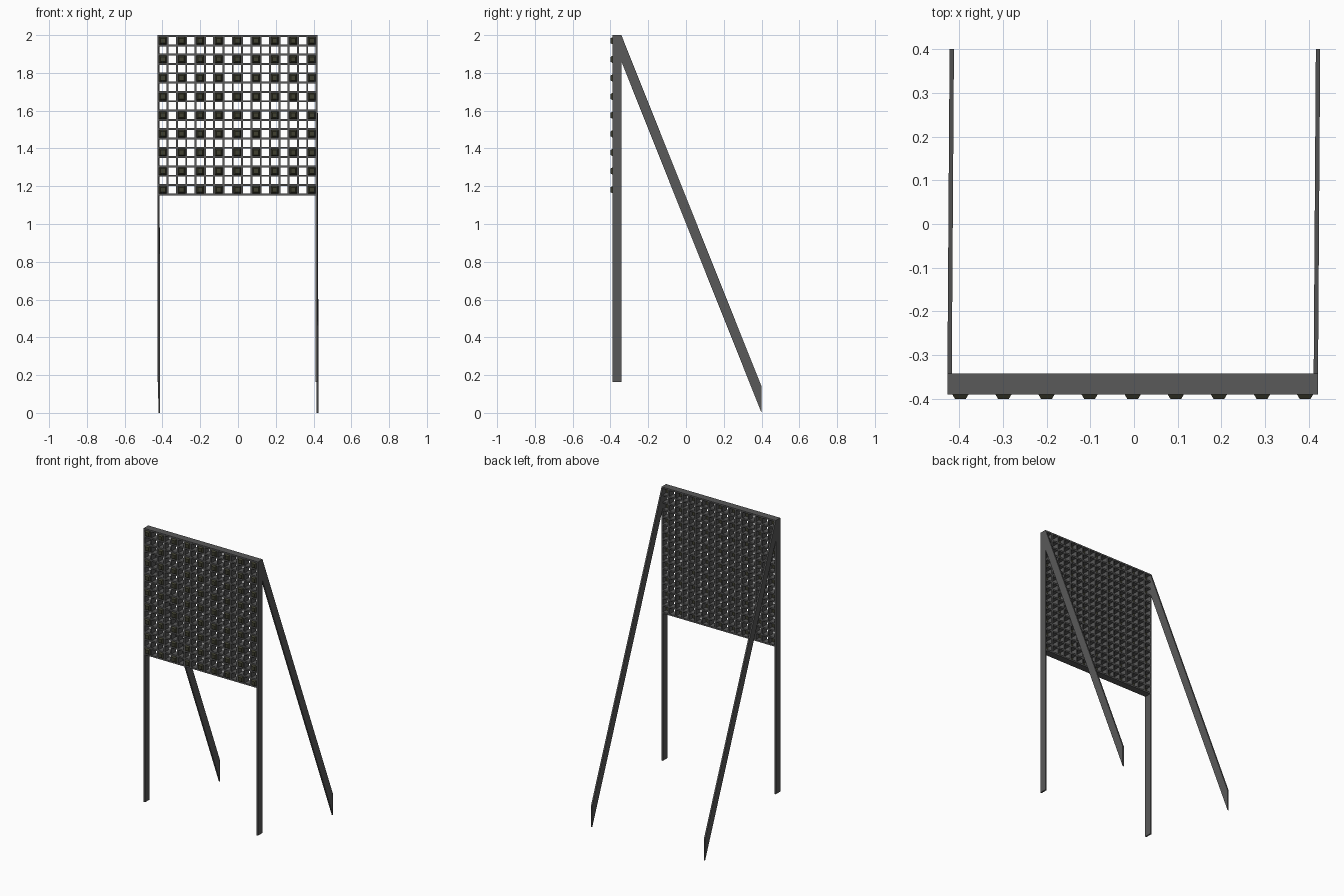
import bpy, bmesh
from mathutils import Vector

if "Cube" in bpy.data.objects:
    bpy.data.objects.remove(bpy.data.objects["Cube"])

PITCH, T, N = 0.0493, 0.01, 17
X0, X1 = -0.427, -0.427 + N * PITCH + T      # panel left / right
Z1, Z0 = 2.0, 2.0 - N * PITCH - T            # panel top / bottom
YF, YB = -0.39, -0.342                       # panel front / back


def material(name, rgb):
    m = bpy.data.materials.new(name)
    m.diffuse_color = (*rgb, 1)
    m.use_nodes = True
    m.node_tree.nodes["Principled BSDF"].inputs["Base Color"].default_value = m.diffuse_color
    return m


dark = material("dark_grey", (0.1, 0.1, 0.1))
lamp = material("lamp_dark", (0.05, 0.05, 0.03))


def loft(bm, rings):
    """Closed solid through successive rings of points."""
    vs = [[bm.verts.new(p) for p in r] for r in rings]
    for a, b in zip(vs, vs[1:]):
        for i in range(len(a)):
            j = (i + 1) % len(a)
            bm.faces.new((a[i], a[j], b[j], b[i]))
    bm.faces.new(vs[0][::-1])
    bm.faces.new(vs[-1])


def rect(x0, x1, z0, z1, y):
    return [(x0, y, z0), (x1, y, z0), (x1, y, z1), (x0, y, z1)]


def box(bm, x0, x1, y0, y1, z0, z1):
    loft(bm, [rect(x0, x1, z0, z1, y0), rect(x0, x1, z0, z1, y1)])


def finish(bm, name, mat):
    bmesh.ops.recalc_face_normals(bm, faces=bm.faces)
    me = bpy.data.meshes.new(name)
    bm.to_mesh(me)
    bm.free()
    me.materials.append(mat)
    ob = bpy.data.objects.new(name, me)
    bpy.context.collection.objects.link(ob)


# Open lattice panel: crossing slats
bm = bmesh.new()
for i in range(N + 1):
    x, z = X0 + i * PITCH, Z0 + i * PITCH
    box(bm, x, x + T, YF, YB, Z0, Z1)
    box(bm, X0, X1, YF, YB, z, z + T)
finish(bm, "lattice_panel", dark)

# Tapered lamps plugging every second cell
bm = bmesh.new()
for i in range(0, N, 2):
    for k in range(0, N, 2):
        cx = X0 + T / 2 + (i + 0.5) * PITCH
        cz = Z0 + T / 2 + (k + 0.5) * PITCH
        loft(bm, [rect(cx - h, cx + h, cz - h, cz + h, y)
                  for h, y in ((0.0125, -0.4), (0.0185, YF),
                               (0.0197, -0.388), (0.0197, -0.375))])
finish(bm, "lamps", lamp)

# Upright front legs and slanted rear braces
for side, x in (("left", X0), ("right", X1 - T)):
    bm = bmesh.new()
    box(bm, x, x + T, YF, YB, 0.163, Z0)
    finish(bm, side + "_front_leg", dark)
    bm = bmesh.new()
    loft(bm, [rect(x, x + T, 1.86, 2.0, YB),
              rect(x + 0.005, x + T + 0.005, 0.0, 0.14, 0.4)])
    finish(bm, side + "_rear_brace", dark)
